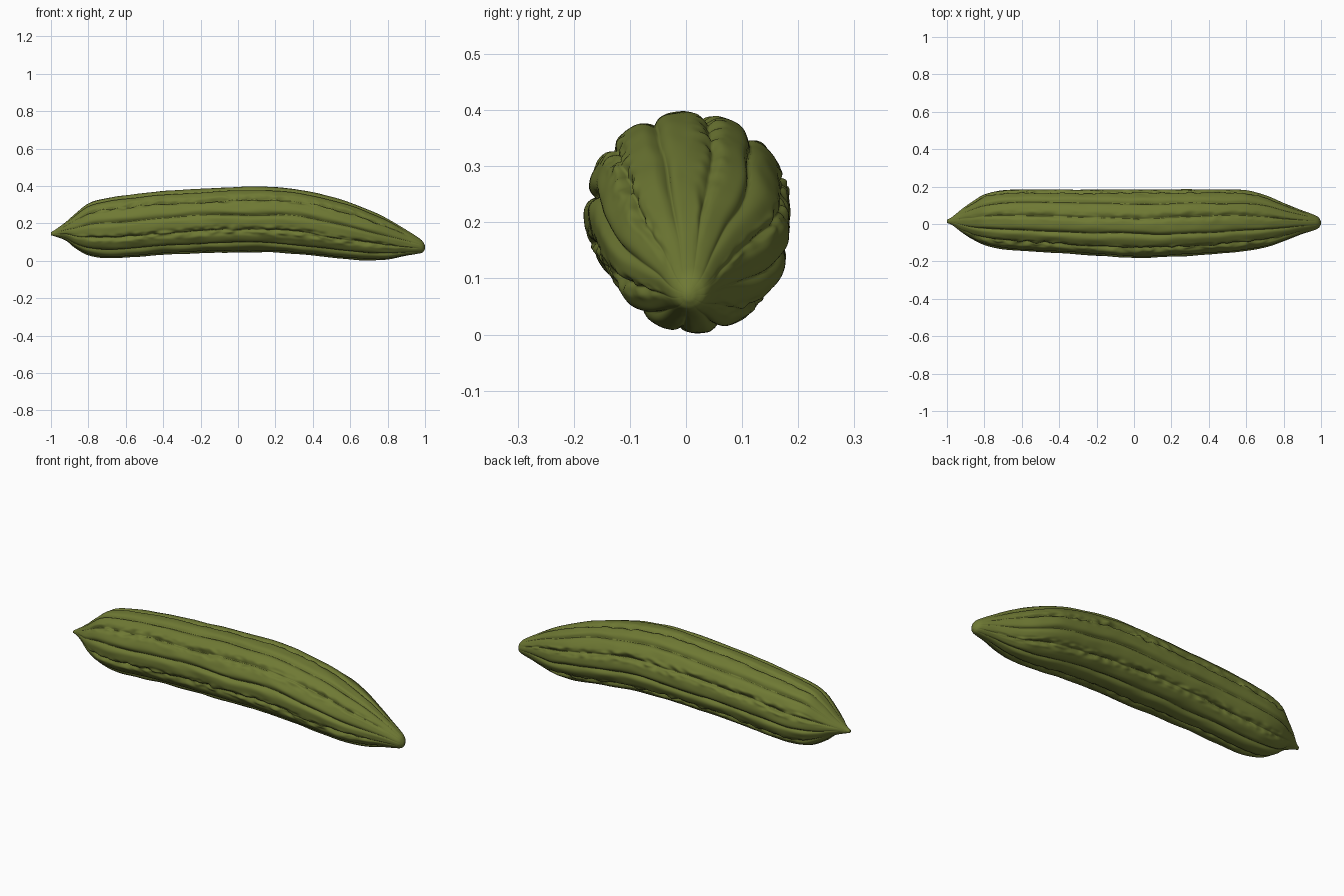
import bpy, bmesh, math
from mathutils import Vector, noise

if "Cube" in bpy.data.objects:
    bpy.data.objects.remove(bpy.data.objects["Cube"])

# Outline stations: x, top z, bottom z, back y, front y
ST = [
    (-1.00, .153, .137, .022, .006), (-.975, .168, .130, .036, -.004),
    (-.92, .208, .108, .080, -.045), (-.87, .252, .068, .115, -.078),
    (-.80, .307, .030, .157, -.112), (-.70, .335, .015, .180, -.135),
    (-.55, .356, .022, .183, -.146), (-.40, .372, .034, .182, -.155),
    (-.20, .384, .041, .183, -.168), (.00, .394, .046, .185, -.180),
    (.20, .394, .045, .184, -.175), (.40, .366, .030, .184, -.162),
    (.58, .318, .010, .181, -.146), (.70, .271, .002, .155, -.125),
    (.80, .225, .008, .112, -.092), (.90, .165, .028, .072, -.053),
    (.96, .127, .038, .050, -.034), (.988, .104, .046, .034, -.020),
    (1.00, .080, .062, .012, -.002),
]
NX, NA, RIBS = 380, 300, 12


def outline(x):
    """Smooth (Hermite) interpolation of the stations."""
    i = 0
    while i < len(ST) - 2 and x > ST[i + 1][0]:
        i += 1
    p, q = ST[i], ST[i + 1]
    o, r = ST[max(i - 1, 0)], ST[min(i + 2, len(ST) - 1)]
    h = q[0] - p[0]
    t = (x - p[0]) / h
    out = []
    for k in range(1, 5):
        m0 = (q[k] - o[k]) / (q[0] - o[0]) * h
        m1 = (r[k] - p[k]) / (r[0] - p[0]) * h
        out.append((2*t**3 - 3*t*t + 1) * p[k] + (t**3 - 2*t*t + t) * m0
                   + (3*t*t - 2*t**3) * q[k] + (t**3 - t*t) * m1)
    return out


def relief(x, a):
    """Radius factor: long ribs, with warty lumps along every other groove."""
    c, s = math.cos(a), math.sin(a)
    wob = .07 * noise.noise(Vector((x * 4, c * 2, s * 2)))
    ph = (a + wob - math.radians(80)) * RIBS / 2
    groove = (1 - abs(math.sin(ph))) ** 2.2
    fade = min(1, (1.02 - abs(x)) / .22)
    # warts sit in a band around alternate grooves, strongest on the flanks
    band = max(0, math.cos(ph)) ** 3 if RIBS % 4 == 0 else 0
    side = .3 + .7 * abs(c)
    n = noise.noise(Vector((x * 22, c * 7, s * 7)))
    lump = noise.noise(Vector((x * 9, c * 4 + 5, s * 4)))
    depth = .10 * (1 + .5 * lump)
    return 1.005 - fade * (depth * groove - .10 * band * side * n - .018 * lump)


# Melon skin: rings lofted along x
bm = bmesh.new()
rings = []
for i in range(NX + 1):
    u = i / NX
    x = -math.cos(math.pi * u) * .35 + (2 * u - 1) * .65
    zt, zb, yb, yf = outline(x)
    zc, yc, rz, ry = (zt + zb) / 2, (yb + yf) / 2, (zt - zb) / 2, (yb - yf) / 2
    ring = []
    for j in range(NA):
        a = 2 * math.pi * j / NA
        f = relief(x, a)
        ring.append(bm.verts.new((x, yc + ry * f * math.cos(a),
                                  max(0, zc + rz * f * math.sin(a)))))
    rings.append(ring)
for r0, r1 in zip(rings, rings[1:]):
    for j in range(NA):
        k = (j + 1) % NA
        bm.faces.new((r0[j], r0[k], r1[k], r1[j]))
# Closed stem end and blossom end
bm.faces.new(rings[0])
bm.faces.new(rings[-1])
bmesh.ops.recalc_face_normals(bm, faces=bm.faces)
for f in bm.faces:
    f.smooth = True

me = bpy.data.meshes.new("melon_body")
bm.to_mesh(me)
bm.free()
ob = bpy.data.objects.new("melon_body", me)
bpy.context.collection.objects.link(ob)

# Olive green skin
mat = bpy.data.materials.new("olive green skin")
mat.diffuse_color = (.158, .192, .034, 1)
mat.use_nodes = True
mat.node_tree.nodes["Principled BSDF"].inputs["Base Color"].default_value = mat.diffuse_color
me.materials.append(mat)
